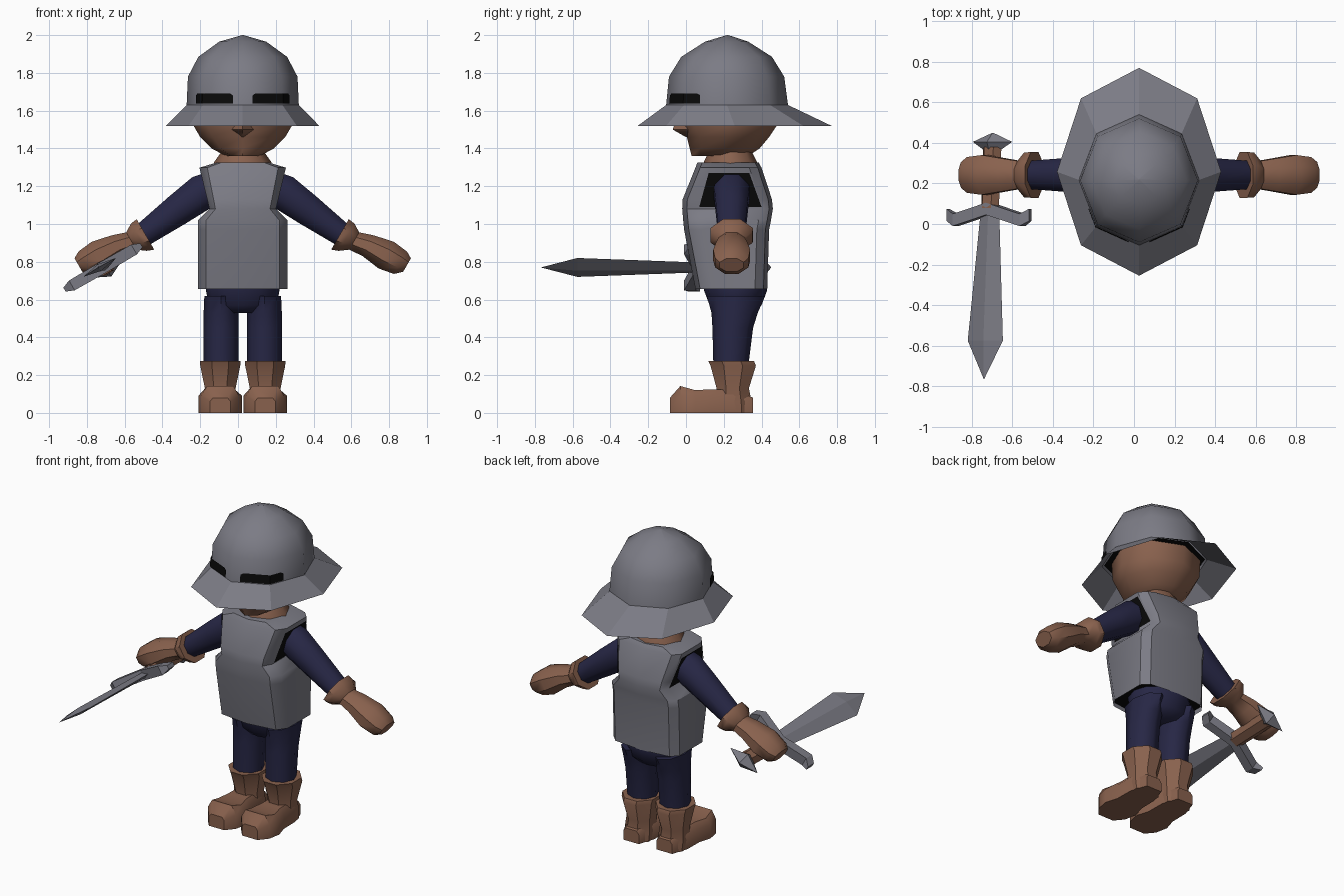
import bpy, bmesh, math
from mathutils import Vector

if "Cube" in bpy.data.objects:
    bpy.data.objects.remove(bpy.data.objects["Cube"])

CX = 0.025  # body centre line


def material(name, rgb):
    m = bpy.data.materials.new(name)
    m.diffuse_color = (*rgb, 1)
    m.use_nodes = True
    m.node_tree.nodes["Principled BSDF"].inputs["Base Color"].default_value = m.diffuse_color
    return m


STEEL = material("steel grey", (0.2, 0.2, 0.235))
LEATHER = material("brown leather", (0.25, 0.12, 0.075))
CLOTH = material("navy cloth", (0.02, 0.02, 0.06))
DARK = material("black", (0.003, 0.003, 0.003))


def finish(name, bm, mat, smooth):
    bmesh.ops.remove_doubles(bm, verts=bm.verts, dist=0.0005)
    bmesh.ops.recalc_face_normals(bm, faces=bm.faces)
    me = bpy.data.meshes.new(name)
    bm.to_mesh(me)
    bm.free()
    me.materials.append(mat)
    ob = bpy.data.objects.new(name, me)
    bpy.context.collection.objects.link(ob)
    if smooth:
        bpy.ops.object.select_all(action='DESELECT')
        ob.select_set(True)
        bpy.context.view_layer.objects.active = ob
        bpy.ops.object.shade_smooth_by_angle(angle=math.radians(smooth))
    return ob


def loft(name, rings, mat, smooth=35, caps=(True, True)):
    """Skin a list of equal-length point rings."""
    bm = bmesh.new()
    vr = [[bm.verts.new(p) for p in r] for r in rings]
    n = len(rings[0])
    for a, b in zip(vr, vr[1:]):
        for i in range(n):
            j = (i + 1) % n
            bm.faces.new((a[i], a[j], b[j], b[i]))
    if caps[0]:
        bm.faces.new(vr[0])
    if caps[1]:
        bm.faces.new(vr[-1])
    return finish(name, bm, mat, smooth)


def sheet(name, polys, mat):
    bm = bmesh.new()
    for poly in polys:
        bm.faces.new([bm.verts.new(p) for p in poly])
    return finish(name, bm, mat, 0)


def oval(z, x, hw, y0, y1, n=8, phase=0.0):
    """Flat ring given by its half width and y range."""
    pts = []
    for i in range(n):
        a = 2 * math.pi * i / n + phase
        pts.append((x + hw * math.cos(a), (y0 + y1) / 2 + (y1 - y0) / 2 * math.sin(a), z))
    return pts


# Helmet: faceted dome with a wide sloping brim
dome = [(1.63, 0.297, -0.105, 0.54), (1.78, 0.29, -0.09, 0.52),
        (1.885, 0.235, -0.025, 0.455), (1.965, 0.125, 0.10, 0.33), (2.0, 0.004, 0.216, 0.224)]
loft("helmet_dome", [oval(z, CX, w, a, b) for z, w, a, b in dome], STEEL, 50, (False, True))
loft("helmet_brim", [oval(1.52, CX, 0.405, -0.255, 0.77), oval(1.63, CX, 0.297, -0.105, 0.54)],
     STEEL, 20, (False, False))
sheet("helmet_lining", [oval(1.636, CX, 0.285, -0.09, 0.525)], DARK)


# Eye slits wrap around the front corners of the dome
def dome_point(side, t, z):
    """t = 0 at the front ridge, 1 at the front corner, 2 at the side."""
    f = (z - 1.63) / 0.15
    hw, yf, yb = 0.304 - 0.007 * f, -0.113 + 0.015 * f, 0.548 - 0.02 * f
    cy, ry = (yf + yb) / 2, (yb - yf) / 2
    k = min(int(t), 1)
    a, b = k * math.pi / 4, (k + 1) * math.pi / 4
    u = t - k
    sx = math.sin(a) * (1 - u) + math.sin(b) * u
    sy = math.cos(a) * (1 - u) + math.cos(b) * u
    return (CX + side * hw * sx, cy - ry * sy, z)


for side, label in ((-1, "left"), (1, "right")):
    prof = [(0.24, 1.637, 1.68), (0.32, 1.637, 1.692), (1.0, 1.637, 1.692), (1.3, 1.637, 1.692), (1.38, 1.637, 1.682)]
    polys = []
    for (t0, a0, b0), (t1, a1, b1) in zip(prof, prof[1:]):
        polys.append([dome_point(side, t0, a0), dome_point(side, t1, a1),
                      dome_point(side, t1, b1), dome_point(side, t0, b0)])
    sheet("eye_slit_" + label, polys, DARK)

# Head, nose and neck
head = [(1.36, 0.09, 0.03, 0.33), (1.40, 0.165, 0.02, 0.39), (1.46, 0.225, 0.005, 0.44),
        (1.52, 0.26, -0.02, 0.48), (1.63, 0.262, -0.03, 0.49)]
loft("head", [oval(z, CX, w, a, b) for z, w, a, b in head], LEATHER, 50)
loft("nose", [oval(z, CX, w, a, 0.1, 4) for z, w, a in
              ((1.46, 0.03, 0.0), (1.50, 0.06, -0.07), (1.56, 0.05, -0.05))], LEATHER, 50)
loft("neck", [oval(1.30, CX, 0.16, 0.09, 0.38), oval(1.33, CX, 0.15, 0.095, 0.375),
              oval(1.40, CX, 0.10, 0.13, 0.34)], LEATHER, 50)


# Breastplate: chamfered box section, pinched under the arm openings
def chest(z, hw, yf, yb):
    half = [(0, yf), (0.82 * hw, yf + 0.025), (hw, yf + 0.085),
            (hw, yb - 0.065), (0.82 * hw, yb - 0.02), (0, yb)]
    pts = half + [(-x, y) for x, y in half[-2:0:-1]]
    return [(CX + x, y, z) for x, y in pts]


torso = [(0.655, 0.236, 0.05, 0.43), (0.97, 0.236, -0.01, 0.44), (1.02, 0.236, -0.015, 0.45),
         (1.08, 0.176, -0.02, 0.46), (1.13, 0.188, -0.018, 0.455), (1.298, 0.229, 0.05, 0.40),
         (1.325, 0.14, 0.06, 0.385)]
loft("breastplate", [chest(*r) for r in torso], STEEL, 40, (False, True))
sheet("breastplate_lining", [chest(0.68, 0.23, 0.052, 0.425)], DARK)
for s, label in ((-1, "left"), (1, "right")):
    sheet("arm_opening_" + label, [[(CX + s * 0.184, 0.07, 1.09), (CX + s * 0.184, 0.40, 1.09),
                                    (CX + s * 0.228, 0.335, 1.27), (CX + s * 0.228, 0.12, 1.27)]], DARK)


# Sleeves and gloves: rings square to the sloping arm axis
def arm_ring(s, x, z, rn, ry, y=0.242):
    pts = []
    for i in range(8):
        a = math.pi * (i + 0.5) / 4
        c, q = 1.06 * rn * math.cos(a), 1.06 * ry * math.sin(a)
        pts.append((CX + s * (x - CX + 0.5 * c), y + q, z + 0.866 * c))
    return pts


sleeve = [(0.18, 1.19, 0.095, 0.09), (0.245, 1.165, 0.097, 0.095), (0.37, 1.075, 0.086, 0.085),
          (0.57, 0.93, 0.062, 0.07)]
glove = [(0.54, 0.945, 0.095, 0.115), (0.575, 0.93, 0.085, 0.113), (0.615, 0.91, 0.054, 0.07),
         (0.69, 0.885, 0.064, 0.083), (0.785, 0.835, 0.083, 0.1), (0.86, 0.795, 0.07, 0.09),
         (0.895, 0.783, 0.042, 0.065)]
for s, label in ((-1, "left"), (1, "right")):
    loft("sleeve_" + label, [arm_ring(s, *r) for r in sleeve], CLOTH, 50)
    loft("glove_" + label, [arm_ring(s, *r) for r in glove], LEATHER, 45)

# Trousers
hips = [(0.53, 0.12, 0.16, 0.36), (0.57, 0.18, 0.125, 0.40), (0.65, 0.195, 0.095, 0.43), (0.72, 0.19, 0.09, 0.42)]
loft("hips", [oval(z, CX, w, a, b, 12) for z, w, a, b in hips], CLOTH, 60)
leg = [(0.25, 0.092, 0.145, 0.33), (0.45, 0.093, 0.14, 0.355), (0.53, 0.092, 0.135, 0.38), (0.62, 0.088, 0.11, 0.42)]


# Boots: shaft with a flared top, and a rounded foot
def foot_ring(x, y, hw, top):
    side = min(0.09, top * 0.75)
    half = [(hw, 0), (hw, side), (0.7 * hw, top)]
    return [(x + a, y, z) for a, z in half + [(-a, z) for a, z in half[::-1]]]


shaft = [(0.0, 0.085, 0.15, 0.36), (0.06, 0.09, 0.15, 0.355), (0.13, 0.083, 0.155, 0.34),
         (0.25, 0.108, 0.12, 0.38), (0.275, 0.11, 0.108, 0.37)]
foot = [(-0.085, 0.055, 0.08), (-0.03, 0.1, 0.142), (0.05, 0.116, 0.12), (0.13, 0.092, 0.125),
        (0.25, 0.09, 0.125), (0.355, 0.055, 0.08)]
for s, label in ((-1, "left"), (1, "right")):
    x = CX + s * 0.119
    loft("leg_" + label, [oval(z, CX + s * 0.115, w, a, b) for z, w, a, b in leg], CLOTH, 60)
    loft("boot_shaft_" + label, [oval(z, x, w * 1.06, a, b, 8, math.pi / 8) for z, w, a, b in shaft], LEATHER, 40)
    loft("boot_foot_" + label, [foot_ring(x, *r) for r in foot], LEATHER, 40)

# Sword: u runs across the blade, v through it, rolled about its length
ROLL = math.radians(30)
U = Vector((math.cos(ROLL), 0, math.sin(ROLL)))
V = Vector((-math.sin(ROLL), 0, math.cos(ROLL)))


def blade_ring(y, u, v, n=4):
    mid = Vector((-0.709 + 0.036 * (y - 0.1), y, 0.77))
    return [mid + U * u * math.cos(2 * math.pi * i / n) + V * v * math.sin(2 * math.pi * i / n)
            for i in range(n)]


loft("sword_blade", [blade_ring(*r) for r in ((0.1, 0.05, 0.018), (-0.575, 0.1, 0.02), (-0.765, 0.001, 0.001))],
     STEEL, 0)
loft("sword_handle", [blade_ring(0.08, 0.05, 0.04, 6), blade_ring(0.38, 0.052, 0.04, 6)], LEATHER, 0)
loft("sword_pommel", [blade_ring(*r) for r in ((0.36, 0.04, 0.03), (0.405, 0.112, 0.055), (0.45, 0.002, 0.002))],
     STEEL, 0)

# Crossguard: swept forward at both ends
guard = [(-0.235, 0.045, 0.012), (-0.19, 0.02, 0.03), (0, 0.075, 0.032), (0.19, 0.02, 0.03), (0.235, 0.045, 0.012)]
rings = []
for u, y, h in guard:
    mid = Vector((-0.715, y, 0.77)) + U * u
    rings.append([mid + Vector((0, a * 0.03, 0)) + V * b * h for a, b in ((-1, -1), (1, -1), (1, 1), (-1, 1))])
loft("sword_guard", rings, STEEL, 0)
